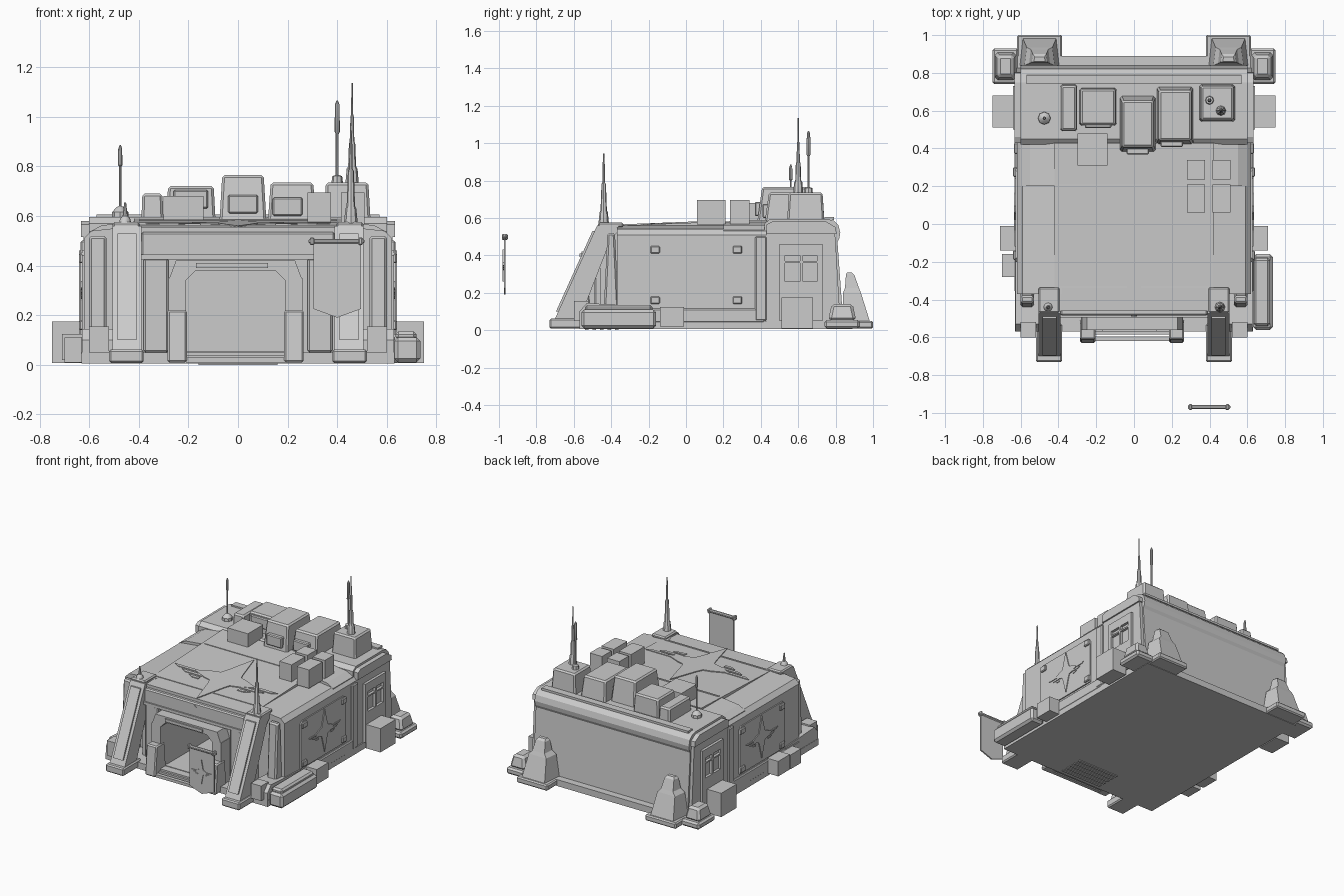
import bpy, bmesh, math
from mathutils import Vector

grey = bpy.data.materials.new("plain grey")
grey.diffuse_color = (0.6, 0.6, 0.6, 1)


def finish(name, bm, smooth=False):
    bmesh.ops.recalc_face_normals(bm, faces=bm.faces)
    me = bpy.data.meshes.new(name)
    bm.to_mesh(me)
    bm.free()
    ob = bpy.data.objects.new(name, me)
    bpy.context.collection.objects.link(ob)
    me.materials.append(grey)
    if smooth:
        bpy.context.view_layer.objects.active = ob
        ob.select_set(True)
        bpy.ops.object.shade_smooth_by_angle(angle=math.radians(35))
        ob.select_set(False)
    return ob


def span(x0, x1, y0, y1, z0, z1, top=(1, 1)):
    """Cube between limits, top face scaled by top."""
    bm = bmesh.new()
    bmesh.ops.create_cube(bm, size=1)
    for v in bm.verts:
        kx, ky = top if v.co.z > 0 else (1, 1)
        v.co = Vector(((x0 + x1) / 2 + v.co.x * kx * (x1 - x0),
                       (y0 + y1) / 2 + v.co.y * ky * (y1 - y0),
                       z0 + (v.co.z + 0.5) * (z1 - z0)))
    return bm


def box(name, *lim, bevel=0.0, top=(1, 1)):
    bm = span(*lim, top=top)
    if bevel:
        bmesh.ops.bevel(bm, geom=bm.edges[:], offset=bevel, segments=1, affect='EDGES')
    return finish(name, bm)


def crate(name, *lim):
    """Framed crate with a crossed panel on each face."""
    bm = span(*lim)
    bmesh.ops.inset_individual(bm, faces=bm.faces[:], thickness=0.014)
    panels = [f for f in bm.faces if all(len(v.link_faces) == 4 for v in f.verts)]
    r = bmesh.ops.inset_individual(bm, faces=panels, thickness=0.004, depth=-0.008)
    bmesh.ops.poke(bm, faces=panels, offset=0.008)
    return finish(name, bm)


def plate(name, pts, f, a, b):
    """Closed outline pts, placed by f(u, v, depth) from depth a to b."""
    bm = bmesh.new()
    lo = [bm.verts.new(f(u, v, a)) for u, v in pts]
    hi = [bm.verts.new(f(u, v, b)) for u, v in pts]
    bm.faces.new(lo)
    bm.faces.new(hi)
    for i in range(len(pts)):
        j = (i + 1) % len(pts)
        bm.faces.new((lo[i], lo[j], hi[j], hi[i]))
    return finish(name, bm)


along_x = lambda u, v, d: (d, u, v)
along_y = lambda u, v, d: (u, d, v)
along_z = lambda u, v, d: (u, v, d)


def rod(name, x, y, steps):
    """Stack of round sections given as (z, radius)."""
    bm = bmesh.new()
    n, rings = 8, []
    for z, r in steps:
        rings.append([bm.verts.new((x + r * math.cos(k * math.tau / n),
                                    y + r * math.sin(k * math.tau / n), z)) for k in range(n)])
    for p, q in zip(rings, rings[1:]):
        for k in range(n):
            bm.faces.new((p[k], p[(k + 1) % n], q[(k + 1) % n], q[k]))
    bm.faces.new(rings[0])
    bm.faces.new(rings[-1])
    return finish(name, bm, True)


def emblem(name, f, w, h, up=1):
    """Four-pointed star with slatted wings, as thin plates."""
    star = []
    for k in range(4):
        a = k * math.pi / 2
        for da, r in ((0, 1), (0.45, 0.36), (math.pi / 4, 0.28), (math.pi / 2 - 0.45, 0.36)):
            r *= 0.6 if (k % 2 == 0 and da == 0) else 1
            star.append((w * r * math.cos(a + da), h * r * math.sin(a + da)))
    plate(name + "_star", star, f, -0.003, 0.006)
    for s in (-1, 1):
        for i in range(3):
            v, end = up * h * (0.04 - 0.12 * i), w * (1 - 0.2 * i)
            plate(name + "_wing", [(s * w * 0.38, v), (s * end, v), (s * (end - 0.1 * w), v - up * h * 0.07),
                                   (s * w * 0.38, v - up * h * 0.07)], f, -0.003, 0.005)


roof = lambda y: 0.555 + 0.035 * (y + 0.46) / 0.89

# base slab and hull
box("base_slab", -0.63, 0.63, -0.57, 0.89, 0.005, 0.05)
hull = plate("main_hull", [(-0.46, 0.03), (-0.46, roof(-0.46)), (0.43, roof(0.43)), (0.43, 0.03)],
             along_x, -0.42, 0.42)
cutter = plate("doorway_cutter", [(-0.21, 0.05), (-0.21, 0.34), (-0.17, 0.38), (0.15, 0.38), (0.19, 0.34), (0.19, 0.05)],
               along_y, -0.8, 0.25)
cutter.hide_render = True
mod = hull.modifiers.new("doorway", 'BOOLEAN')
mod.object = cutter
mod.solver = 'EXACT'
bpy.context.view_layer.objects.active = hull
bpy.ops.object.modifier_apply(modifier="doorway")
bpy.data.objects.remove(cutter)

# rear block with rolled back edge
plate("rear_block", [(0.42, 0.03), (0.42, 0.57), (0.45, 0.595), (0.75, 0.595), (0.79, 0.585), (0.815, 0.56),
                     (0.825, 0.52), (0.82, 0.49), (0.81, 0.47), (0.84, 0.05), (0.84, 0.03)], along_x, -0.6, 0.6)
box("rear_roof_ledge", -0.57, 0.57, 0.74, 0.79, 0.59, 0.605)

# doorway frame, steps and header
box("door_header", -0.39, 0.39, -0.485, -0.45, 0.43, 0.535, bevel=0.008)
box("door_header_trim", -0.39, 0.39, -0.495, -0.46, 0.425, 0.445)
plate("door_lintel", [(-0.28, 0.34), (-0.25, 0.42), (0.23, 0.42), (0.26, 0.34), (0.19, 0.34), (0.15, 0.38),
                      (-0.17, 0.38), (-0.21, 0.34)], along_y, -0.56, -0.45)
box("door_lintel_bar", -0.17, 0.12, -0.57, -0.55, 0.39, 0.41)
for s, a, b in ((-1, -0.28, -0.21), (1, 0.19, 0.26)):
    box("door_post", a, b, -0.56, -0.45, 0.04, 0.35)
    box("door_post_foot", a - 0.005, b + 0.005, -0.63, -0.5, 0.01, 0.22, bevel=0.008, top=(1, 0.7))
    box("front_side_panel", *sorted((s * 0.28, s * 0.38)), -0.49, -0.45, 0.05, 0.43, bevel=0.008)
for i in range(4):
    box("door_step", -0.21, 0.2, -0.62 + 0.035 * i, -0.595 + 0.035 * i, 0.01, 0.03 + 0.008 * i)
plate("roof_front_mark", [(-0.016, 0.51), (0, 0.526), (0.016, 0.51), (0, 0.494)], along_y, -0.49, -0.48)

for s in (-1, 1):
    out = lambda u, v, d, s=s: (s * (0.622 + d), u, v)
    lim = lambda a, b, s=s: tuple(sorted((s * a, s * b)))
    # side wings and rear block sides
    plate("side_wing", [(s * 0.38, 0.03), (s * 0.62, 0.03), (s * 0.62, 0.51), (s * 0.59, 0.54), (s * 0.41, 0.56),
                        (s * 0.38, 0.56)], along_y, -0.37, 0.43)
    plate("wing_roof_cap", [(s * 0.41, 0.55), (s * 0.41, 0.578), (s * 0.55, 0.562), (s * 0.6, 0.535), (s * 0.6, 0.52)],
          along_y, 0.2, 0.43)
    plate("rear_side", [(0.43, 0.03), (0.43, 0.56), (0.76, 0.56), (0.795, 0.54), (0.80, 0.47), (0.825, 0.05), (0.825, 0.03)],
          along_x, s * 0.58, s * 0.622)
    plate("rear_cornice", [(0.43, 0.515), (0.43, 0.565), (0.46, 0.58), (0.75, 0.58), (0.80, 0.55), (0.805, 0.515)],
          along_x, s * 0.59, s * 0.632)
    box("side_skirt", *lim(0.6, 0.632), -0.36, 0.42, 0.04, 0.115, bevel=0.006)
    # side panel with star, corner clamps
    plate("side_panel", [(-0.2, 0.13), (-0.2, 0.44), (-0.18, 0.46), (0.28, 0.46), (0.3, 0.44), (0.3, 0.13)], out, -0.01, 0.006)
    emblem("side_emblem", lambda u, v, d, o=out: o(0.06 + u, 0.305 + v, d + 0.006), 0.18, 0.15)
    for y in (-0.19, 0.25):
        for z in (0.14, 0.41):
            box("panel_clamp", *lim(0.62, 0.64), y, y + 0.05, z, z + 0.04, bevel=0.005)
    box("wing_post", *lim(0.6, 0.635), 0.37, 0.43, 0.05, 0.5, bevel=0.006)
    # rear doorway frame with barred window
    for a, b, c, d in ((0.5, 0.53, 0.05, 0.46), (0.7, 0.73, 0.05, 0.46), (0.53, 0.7, 0.4, 0.46), (0.53, 0.7, 0.05, 0.26),
                       (0.61, 0.625, 0.26, 0.4), (0.53, 0.7, 0.36, 0.37)):
        box("window_frame", *lim(0.61, 0.64), a, b, c, d)
    # slanted front pillars
    plate("front_pillar", [(-0.71, 0.04), (-0.475, 0.56), (-0.36, 0.56), (-0.36, 0.53), (-0.4, 0.49), (-0.575, 0.04)],
          along_x, s * 0.39, s * 0.505)
    plate("pillar_face", [(-0.695, 0.1), (-0.5, 0.53), (-0.48, 0.53), (-0.675, 0.1)], along_x, s * 0.41, s * 0.485)
    box("pillar_foot", *lim(0.38, 0.52), -0.73, -0.53, 0.008, 0.062, bevel=0.008)
    box("pillar_cap", *lim(0.395, 0.505), -0.47, -0.335, 0.55, 0.575, bevel=0.008)
    # low boxes at the front corners
    plate("corner_block", [(-0.57, 0.03), (-0.57, 0.1), (-0.53, 0.145), (-0.2, 0.125), (-0.2, 0.03)],
          along_x, s * 0.5, s * 0.628)
    crate("corner_crate", *lim(0.52, 0.6), -0.6, -0.52, 0.05, 0.155)
    box("corner_strut", *lim(0.53, 0.6), -0.44, -0.36, 0.1, 0.52, bevel=0.01, top=(1, 0.5))
    # rear corner buttresses
    box("rear_buttress_foot", *lim(0.38, 0.62), 0.84, 1.0, 0.008, 0.05, bevel=0.008)
    c = s * 0.5
    bm = bmesh.new()
    rows = []
    for z, w, y0, y1 in ((0.04, 0.105, 0.84, 0.985), (0.2, 0.08, 0.84, 0.935), (0.225, 0.055, 0.85, 0.925),
                         (0.295, 0.042, 0.855, 0.9), (0.308, 0.03, 0.86, 0.885)):
        rows.append([bm.verts.new(p) for p in ((c - w, y0, z), (c + w, y0, z), (c + w * 0.85, y1, z), (c - w * 0.85, y1, z))])
    for p, q in zip(rows, rows[1:]):
        for k in range(4):
            bm.faces.new((p[k], p[(k + 1) % 4], q[(k + 1) % 4], q[k]))
    bm.faces.new(rows[0])
    bm.faces.new(rows[-1])
    finish("rear_buttress", bm)
    # side feet and crates
    box("side_foot", *lim(0.61, 0.75), 0.74, 0.93, 0.008, 0.055, bevel=0.012)
    box("side_foot_block", *lim(0.62, 0.74), 0.76, 0.91, 0.05, 0.14, bevel=0.015, top=(0.7, 0.75))
    crate("large_crate", *lim(0.64, 0.75), 0.51, 0.68, 0.008, 0.175)
    crate("small_crate", *lim(0.625, 0.71), -0.14, -0.01, 0.02, 0.125)

box("long_container", 0.63, 0.735, -0.56, -0.16, 0.01, 0.11, bevel=0.015)
box("container_lid", 0.635, 0.72, -0.54, -0.18, 0.1, 0.135, bevel=0.012)
crate("left_crate", -0.7, -0.62, -0.28, -0.16, 0.01, 0.11)

# roof machinery: limits, height, top taper
for n, x0, x1, y0, y1, z, t in (("vent_box", -0.39, -0.3, 0.49, 0.74, 0.69, (0.9, 0.95)),
                                ("wide_unit", -0.29, -0.09, 0.52, 0.72, 0.72, (0.92, 0.95)),
                                ("tall_unit", -0.075, 0.115, 0.38, 0.68, 0.765, (0.88, 0.82)),
                                ("right_unit", 0.12, 0.315, 0.42, 0.73, 0.735, (0.88, 0.85)),
                                ("mast_base", 0.345, 0.535, 0.54, 0.74, 0.735, (0.9, 0.9))):
    box(n, x0, x1, y0, y1, 0.57, z, bevel=0.01, top=t)
for x, w, y, z in ((0.02, 0.06, 0.38, 0.61), (0.2, 0.06, 0.42, 0.6), (-0.19, 0.07, 0.52, 0.63)):
    box("unit_front_panel", x - w, x + w, y - 0.012, y + 0.05, z, z + 0.075, bevel=0.006)
crate("roof_crate", -0.3, -0.14, 0.31, 0.48, 0.575, 0.68)
for x0 in (0.28, 0.415):
    crate("supply_crate", x0, x0 + 0.095, 0.06, 0.21, 0.565, 0.695)
    crate("supply_crate", x0, x0 + 0.095, 0.235, 0.34, 0.565, 0.695)
emblem("roof_emblem", lambda u, v, d: (u, v - 0.14, roof(v - 0.14) + d), 0.4, 0.32)
for y in (-0.34, 0.2):
    box("roof_seam", -0.4, 0.4, y, y + 0.012, roof(y) - 0.01, roof(y) + 0.004)

# antennas
rod("left_antenna", -0.475, 0.56, [(0.57, 0.035), (0.615, 0.033), (0.635, 0.015), (0.64, 0.005), (0.8, 0.005),
                                   (0.805, 0.009), (0.87, 0.008), (0.885, 0.003)])
rod("main_antenna", 0.46, 0.6, [(0.72, 0.028), (0.79, 0.022), (0.8, 0.016), (0.89, 0.013), (0.9, 0.009), (1.0, 0.007),
                                (1.01, 0.004), (1.135, 0.003)])
rod("second_antenna", 0.4, 0.655, [(0.72, 0.025), (0.76, 0.02), (0.765, 0.006), (0.93, 0.006), (0.94, 0.011),
                                   (1.05, 0.009), (1.065, 0.003)])
rod("front_antenna", 0.455, -0.44, [(0.55, 0.03), (0.63, 0.022), (0.64, 0.017), (0.78, 0.012), (0.79, 0.007),
                                    (0.88, 0.006), (0.945, 0.003)])
rod("front_left_stub", -0.455, -0.44, [(0.55, 0.03), (0.59, 0.02), (0.6, 0.01), (0.655, 0.004)])

# hanging banner
plate("banner_cloth", [(0.305, 0.5), (0.495, 0.5), (0.495, 0.225), (0.4, 0.19), (0.305, 0.225)], along_y, -0.974, -0.964)
box("banner_rod", 0.285, 0.51, -0.98, -0.958, 0.488, 0.508, bevel=0.006)
for x in (0.29, 0.485):
    box("banner_rod_end", x, x + 0.018, -0.985, -0.953, 0.482, 0.514, bevel=0.005)
emblem("banner_emblem", lambda u, v, d: (0.4 + u, -0.974 - d, 0.345 + v), 0.075, 0.085)

# underside grate
for i in range(5):
    box("under_grate", -0.16, 0.16, -0.54 + 0.04 * i, -0.52 + 0.04 * i, 0.0, 0.01)
